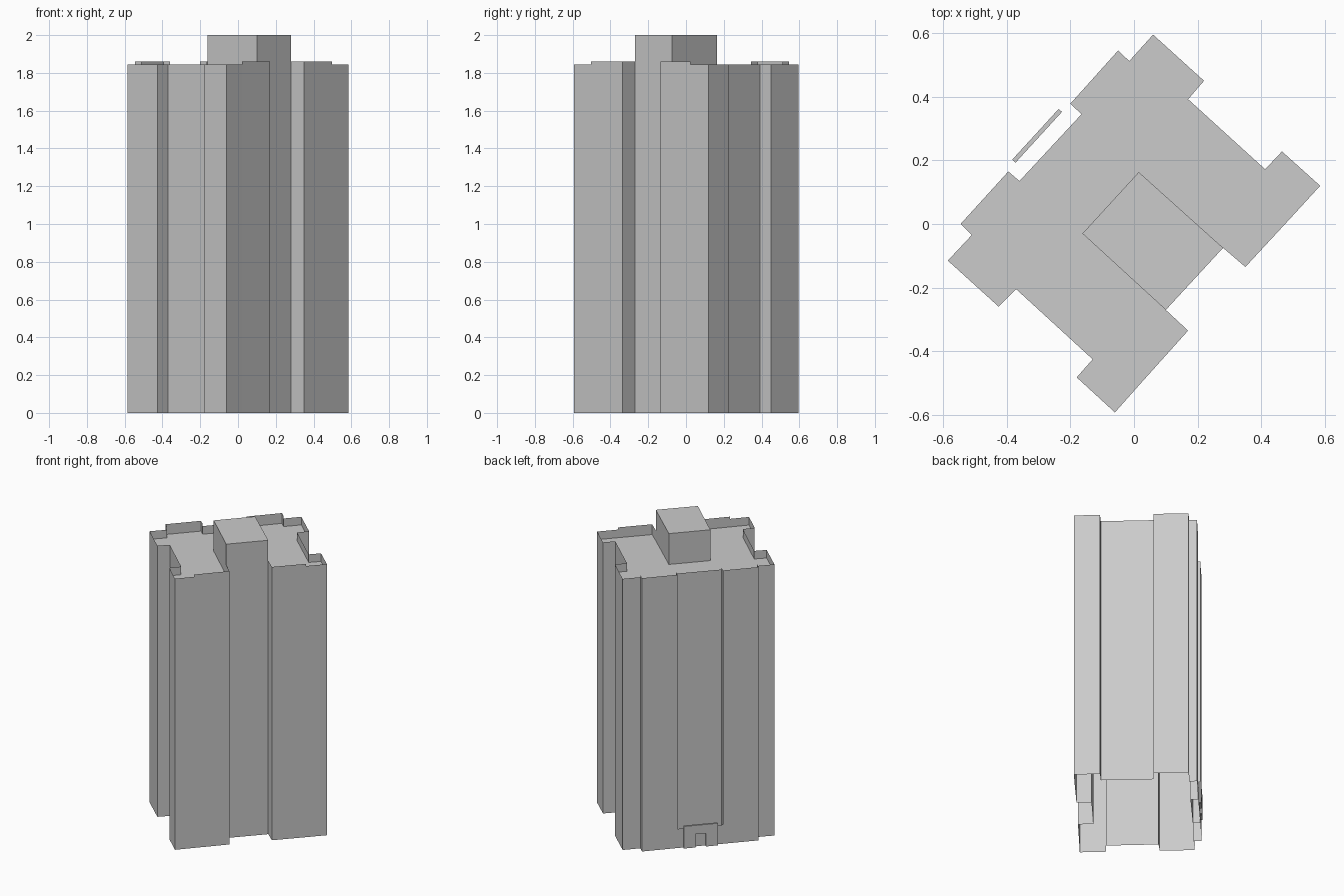
import bpy
from mathutils import Vector

if "Cube" in bpy.data.objects:
    bpy.data.objects.remove(bpy.data.objects["Cube"])

ROOF, LOW, HIGH, TOP = 1.79, 1.845, 1.86, 2.0


def make_object(name, verts, faces):
    mesh = bpy.data.meshes.new(name)
    mesh.from_pydata(verts, [], faces)
    mesh.update()
    obj = bpy.data.objects.new(name, mesh)
    bpy.context.collection.objects.link(obj)
    return obj


def wall_band(name, path, z0, tops):
    """Upright sheets along a closed counter-clockwise path, one top height per edge."""
    verts, faces = [], []
    for i, (ax, ay) in enumerate(path):
        bx, by = path[(i + 1) % len(path)]
        n = len(verts)
        verts += [(ax, ay, z0), (bx, by, z0), (bx, by, tops[i]), (ax, ay, tops[i])]
        faces.append((n, n + 1, n + 2, n + 3))
    return make_object(name, verts, faces)


def flat_cap(name, path, z):
    return make_object(name, [(x, y, z) for x, y in path], [tuple(range(len(path)))])


# Footprint corners, each with the parapet height of the edge that follows
outline = [
    (-0.545, 0.0, HIGH), (-0.51, -0.035, LOW), (-0.585, -0.115, LOW),
    (-0.425, -0.26, LOW), (-0.37, -0.205, LOW), (-0.13, -0.425, LOW),
    (-0.18, -0.482, LOW), (-0.06, -0.592, LOW), (0.02, -0.502, HIGH),
    (0.17, -0.335, HIGH), (0.10, -0.27, ROOF), (0.28, -0.075, HIGH),
    (0.35, -0.135, HIGH), (0.497, 0.024, LOW), (0.585, 0.12, LOW),
    (0.465, 0.228, LOW), (0.412, 0.172, LOW), (0.17, 0.392, LOW),
    (0.22, 0.45, LOW), (0.06, 0.595, LOW), (-0.015, 0.512, HIGH),
    (-0.05, 0.545, HIGH), (-0.20, 0.378, HIGH), (-0.165, 0.345, LOW),
    (-0.36, 0.135, HIGH), (-0.395, 0.165, HIGH),
]
plan = [(x, y) for x, y, _ in outline]

# Main block: open-bottomed walls with a sunken flat roof
wall_band("outer_walls", plan, 0, [h for _, _, h in outline])
flat_cap("main_roof", plan, ROOF)

# Rooftop plant room
tower = [(-0.162, -0.03), (0.10, -0.27), (0.28, -0.075), (0.015, 0.163)]
wall_band("plant_room_walls", tower, ROOF, [TOP] * 4)
flat_cap("plant_room_roof", tower, TOP)

# Entrance: low screen closing the recess, with a shallow door surround
start, end = Vector((-0.395, 0.165, 0)), Vector((-0.20, 0.378, 0))
along = (end - start).normalized()
out = Vector((-along.y, along.x, 0))


def at(u, depth, z):
    return start + along * u + out * depth + Vector((0, 0, z))


width = (end - start).length
make_object("entrance_screen",
            [at(width, 0, 0), at(0, 0, 0), at(0, 0, 0.13), at(width, 0, 0.13)],
            [(0, 1, 2, 3)])

profile = [(0.036, 0), (0.036, 0.15), (0.252, 0.15), (0.252, 0),
           (0.178, 0), (0.178, 0.09), (0.112, 0.09), (0.112, 0)]
n = len(profile)
sides = [(i, (i + 1) % n, (i + 1) % n + n, i + n) for i in range(n)]
make_object("door_surround",
            [at(u, d, z) for d in (0.002, 0.016) for u, z in profile],
            [tuple(range(n))[::-1], tuple(range(n, 2 * n))] + sides)
